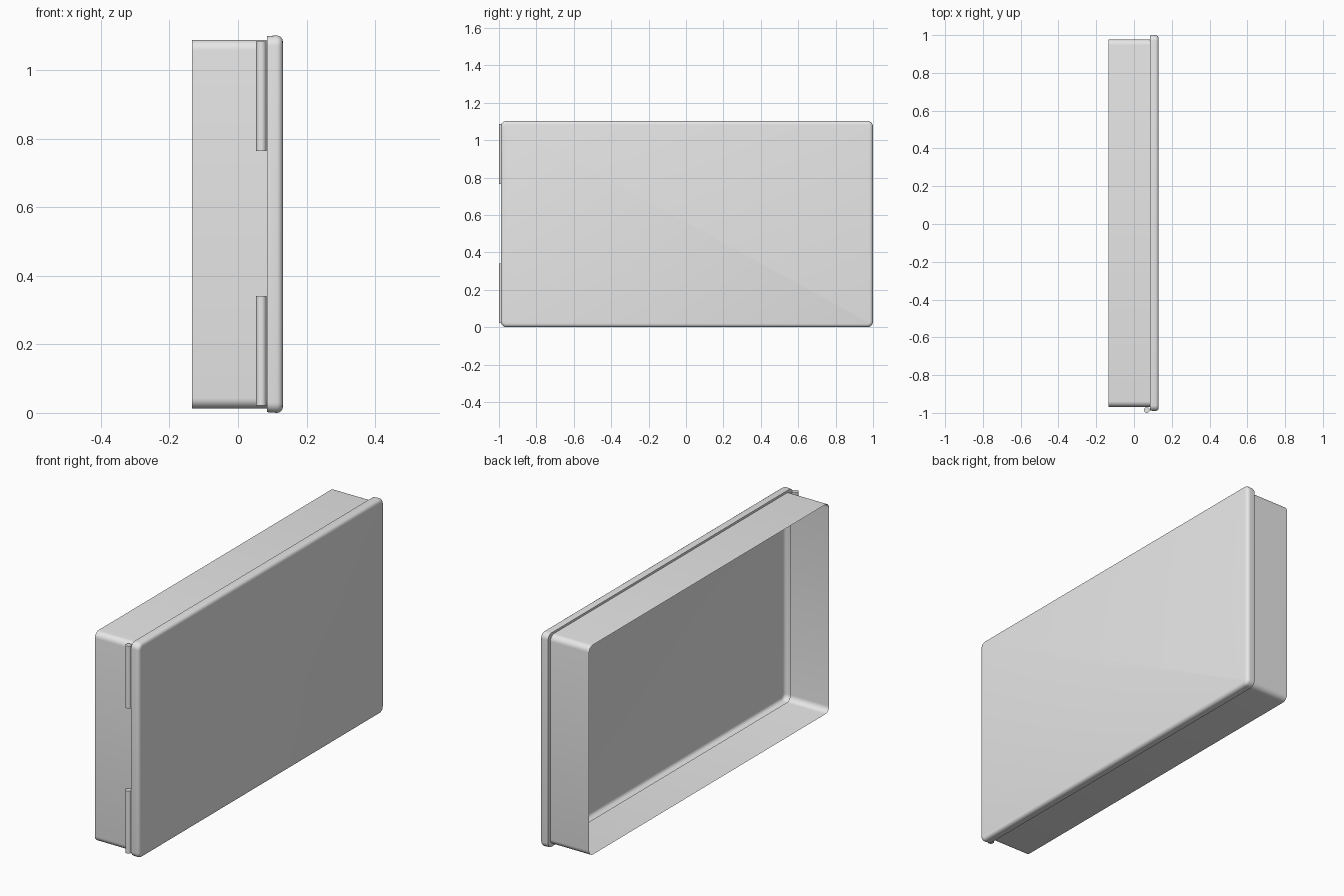
import bpy
import bmesh
from math import cos, sin, pi, radians

cube = bpy.data.objects.get("Cube")
if cube:
    bpy.data.objects.remove(cube, do_unlink=True)

# One plain grey for everything
grey = bpy.data.materials.new("plain_grey")
grey.use_nodes = True
colour = (0.8, 0.8, 0.8, 1)
grey.diffuse_color = colour
grey.node_tree.nodes["Principled BSDF"].inputs["Base Color"].default_value = colour

MID_Y, MID_Z = 0.005, 0.551
SEAM_X, BACK_X, FACE_X = 0.085, -0.135, 0.131


def finish(obj):
    obj.data.materials.append(grey)
    bpy.ops.object.select_all(action="DESELECT")
    obj.select_set(True)
    bpy.context.view_layer.objects.active = obj
    bpy.ops.object.shade_smooth_by_angle(angle=radians(40))


def rounded_ring(bm, x, half_y, half_z, radius, steps=6):
    """Rounded rectangle of vertices across the x axis."""
    ring = []
    for corner, (sy, sz) in enumerate([(1, 1), (-1, 1), (-1, -1), (1, -1)]):
        for i in range(steps + 1):
            a = (corner + i / steps) * pi / 2
            ring.append(bm.verts.new((
                x,
                MID_Y + sy * (half_y - radius) + radius * cos(a),
                MID_Z + sz * (half_z - radius) + radius * sin(a))))
    return ring


def loft(name, sections, cap=False):
    """Shell skinned through rounded rectangles, optionally closed at the end."""
    bm = bmesh.new()
    rings = [rounded_ring(bm, *s) for s in sections]
    for a, b in zip(rings, rings[1:]):
        n = len(a)
        for i in range(n):
            j = (i + 1) % n
            bm.faces.new((a[i], a[j], b[j], b[i]))
    if cap:
        bm.faces.new(rings[-1])
    mesh = bpy.data.meshes.new(name)
    bm.to_mesh(mesh)
    bm.free()
    obj = bpy.data.objects.new(name, mesh)
    bpy.context.collection.objects.link(obj)
    finish(obj)
    return obj


# Open-backed thin sleeve
loft("case_body", [(BACK_X, 0.973, 0.538, 0.03), (SEAM_X, 0.973, 0.538, 0.03)])

# Lid: overhanging rim, short side wall, rounded edge and flat face
HALF_Y, HALF_Z, FILLET = 0.995, 0.551, 0.018
lid = [(SEAM_X, 0.973, 0.538, 0.03), (SEAM_X, HALF_Y - 0.002, HALF_Z - 0.002, 0.028)]
for i in range(5):
    a = i / 4 * pi / 2
    inset = FILLET * (1 - cos(a))
    lid.append((FACE_X - FILLET * (1 - sin(a)), HALF_Y - inset, HALF_Z - inset, 0.03 - inset))
loft("lid", lid, cap=True)

# Two hinge barrels on the front edge
for name, z in (("lower_hinge", 0.181), ("upper_hinge", 0.925)):
    bpy.ops.mesh.primitive_cylinder_add(
        vertices=20, radius=0.015, depth=0.32, location=(0.068, -0.985, z))
    hinge = bpy.context.object
    hinge.name = name
    finish(hinge)
